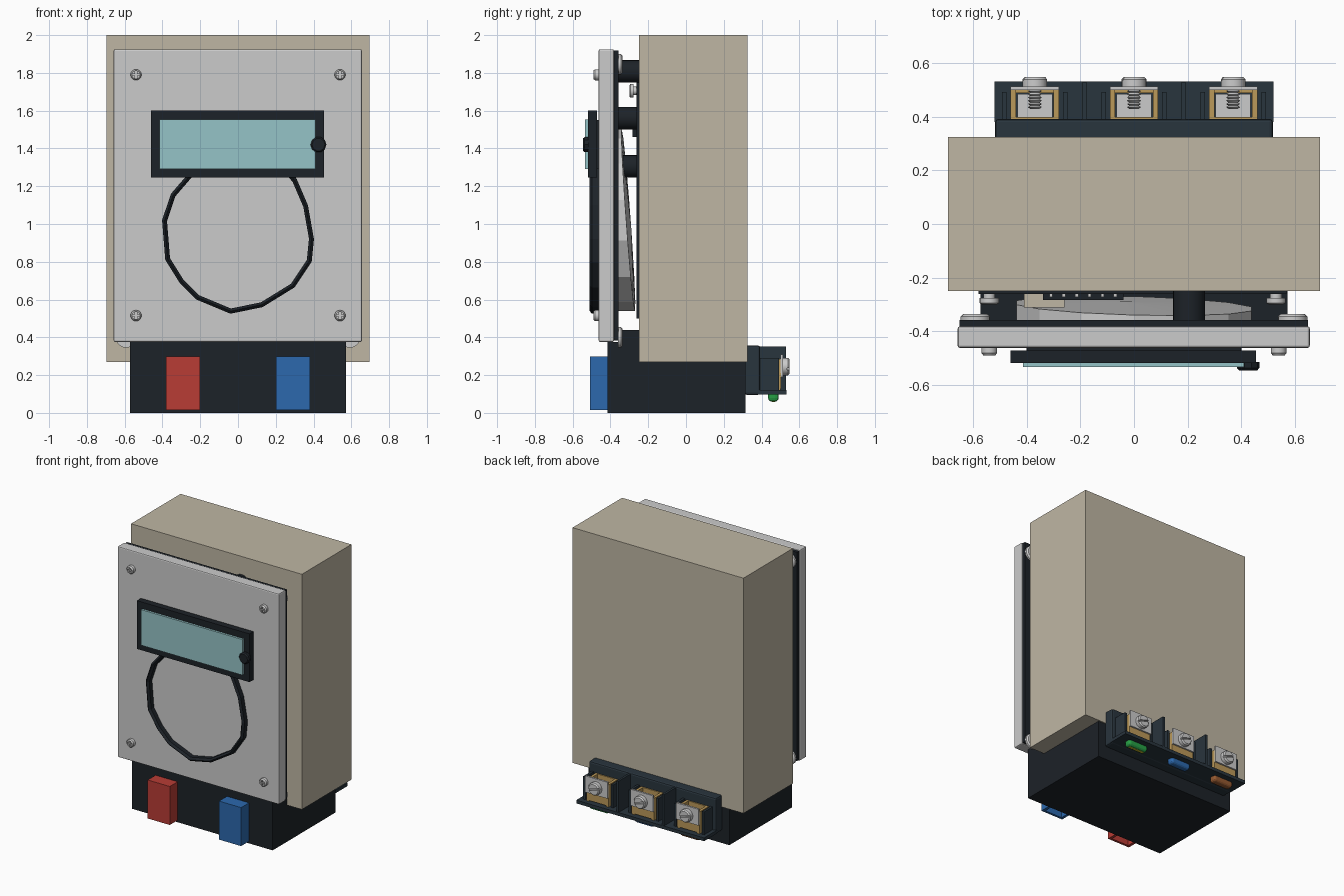
import bpy, bmesh, math
from mathutils import Matrix, Vector

if "Cube" in bpy.data.objects:
    bpy.data.objects.remove(bpy.data.objects["Cube"])


def mat(name, r, g, b):
    m = bpy.data.materials.new(name)
    m.diffuse_color = (r, g, b, 1)
    m.use_nodes = True
    m.node_tree.nodes["Principled BSDF"].inputs["Base Color"].default_value = m.diffuse_color
    return m


TAN = mat("tan", 0.52, 0.47, 0.37)
PLATE = mat("plate_grey", 0.6, 0.6, 0.58)
BLACK = mat("black", 0.012, 0.016, 0.021)
SLATE = mat("slate", 0.022, 0.035, 0.047)
RED = mat("red", 0.48, 0.045, 0.035)
BLUE = mat("blue", 0.025, 0.14, 0.42)
GLASS = mat("teal_glass", 0.3, 0.55, 0.57)
STEEL = mat("steel", 0.6, 0.6, 0.6)
BRASS = mat("brass", 0.5, 0.32, 0.1)
GREEN = mat("green", 0.02, 0.35, 0.06)
YELLOW = mat("yellow", 0.75, 0.6, 0.03)
BROWN = mat("brown", 0.3, 0.1, 0.03)


def finish(name, bm, m, smooth=False):
    bmesh.ops.recalc_face_normals(bm, faces=bm.faces[:])
    me = bpy.data.meshes.new(name)
    bm.to_mesh(me)
    bm.free()
    ob = bpy.data.objects.new(name, me)
    bpy.context.scene.collection.objects.link(ob)
    if m:
        me.materials.append(m)
    if smooth:
        bpy.ops.object.select_all(action='DESELECT')
        ob.select_set(True)
        bpy.context.view_layer.objects.active = ob
        bpy.ops.object.shade_smooth_by_angle(angle=math.radians(35))
    return ob


def box(name, x, y, z, m, bevel=0, segs=1):
    bm = bmesh.new()
    bmesh.ops.create_cube(bm, size=1)
    for v in bm.verts:
        v.co = [r[0] + (r[1] - r[0]) * (c + 0.5) for r, c in zip((x, y, z), v.co)]
    ob = finish(name, bm, m)
    if bevel:
        mod = ob.modifiers.new("bevel", 'BEVEL')
        mod.width, mod.segments = bevel, segs
    return ob


def lathe(name, x, z, prof, m, sides=20, smooth=True):
    """Turn (radius, y) points round the y axis, with closed ends."""
    bm = bmesh.new()
    rings = []
    for r, y in prof:
        rings.append([bm.verts.new((x + r * math.cos(a), y, z + r * math.sin(a)))
                      for a in (2 * math.pi * i / sides for i in range(sides))])
    for a, b in zip(rings, rings[1:]):
        for i in range(sides):
            j = (i + 1) % sides
            bm.faces.new((a[i], a[j], b[j], b[i]))
    bm.faces.new(rings[0])
    bm.faces.new(rings[-1])
    return finish(name, bm, m, smooth)


def cut(ob, *cutters):
    for c in cutters:
        c.hide_render = True
        c.hide_viewport = False
        c.display_type = 'WIRE'
        mod = ob.modifiers.new("cut", 'BOOLEAN')
        mod.operation, mod.object, mod.solver = 'DIFFERENCE', c, 'EXACT'
    bpy.context.view_layer.update()
    me = bpy.data.meshes.new_from_object(ob.evaluated_get(bpy.context.evaluated_depsgraph_get()))
    ob.modifiers.clear()
    ob.data = me
    for c in cutters:
        bpy.data.objects.remove(c)


# Housing and stepped base
box("housing", (-0.695, 0.695), (-0.25, 0.325), (0.27, 2.0), TAN)
bm = bmesh.new()
prof = [(-0.415, 0), (0.315, 0), (0.315, 0.28), (-0.25, 0.28), (-0.25, 0.44), (-0.36, 0.44), (-0.36, 0.375), (-0.415, 0.375)]
f = bm.faces.new([bm.verts.new((-0.573, y, z)) for y, z in prof])
ext = bmesh.ops.extrude_face_region(bm, geom=[f])
bmesh.ops.translate(bm, vec=(1.146, 0, 0), verts=[v for v in ext['geom'] if isinstance(v, bmesh.types.BMVert)])
finish("base", bm, BLACK)

# Front plate with dark gasket behind it
box("front_plate", (-0.658, 0.656), (-0.462, -0.382), (0.375, 1.925), PLATE, 0.008, 2)
box("gasket", (-0.652, 0.65), (-0.382, -0.358), (0.382, 1.918), BLACK)

# Coloured lead covers, hollow underneath
for name, s, m in (("red_lead_cover", -1, RED), ("blue_lead_cover", 1, BLUE)):
    ob = box(name, (s * 0.29 - 0.09, s * 0.29 + 0.09), (-0.507, -0.412), (0.015, 0.298), m)
    c = box("cutter", (s * 0.29 - 0.07, s * 0.29 + 0.07), (-0.49, -0.43), (-0.1, 0.2), m)
    cut(ob, c)

# Display
box("display_bezel", (-0.46, 0.456), (-0.518, -0.472), (1.245, 1.6), BLACK)
box("display_mount", (-0.4, 0.4), (-0.475, -0.45), (1.29, 1.55), BLACK)
box("display_glass", (-0.415, 0.41), (-0.534, -0.515), (1.29, 1.552), GLASS)
lathe("display_knob", 0.426, 1.42, [(0.042, -0.515), (0.042, -0.537), (0.034, -0.546)], BLACK, 10, False)

# Faceted ring under the display
ring = [(-0.26, 1.27), (-0.355, 1.16), (-0.402, 1.02), (-0.385, 0.81), (-0.31, 0.69), (-0.22, 0.6), (-0.04, 0.525),
        (0.13, 0.56), (0.3, 0.665), (0.39, 0.8), (0.402, 0.92), (0.37, 1.1), (0.31, 1.24), (0.27, 1.29)]
bm = bmesh.new()
cen = Vector((0, 0.95))
secs = []
for p in ring:
    d = Vector(p) - cen
    o, i = Vector(p), cen + d * 0.935
    secs.append([bm.verts.new((q.x, y, q.y)) for q, y in ((o, -0.46), (o, -0.497), (o.lerp(i, 0.5), -0.51), (i, -0.495), (i, -0.46))])
for a, b in zip(secs, secs[1:]):
    for k in range(5):
        bm.faces.new((a[k], a[(k + 1) % 5], b[(k + 1) % 5], b[k]))
bm.faces.new(secs[0])
bm.faces.new(secs[-1])
finish("front_ring", bm, BLACK)

# Tilted faceted disc behind the plate
bm = bmesh.new()
n = 14
front, back = [], []
for i in range(n):
    a = 2 * math.pi * i / n + math.pi / 2
    x, z = 0.45 * math.cos(a), 1.02 + 0.48 * math.sin(a)
    front.append(bm.verts.new((x, -0.359, z)))
    back.append(bm.verts.new((x, -0.305 - 0.035 * math.sin(a) - 0.012 * math.cos(a), z)))
hub = bm.verts.new((-0.03, -0.29, 0.98))
bm.faces.new(front)
for i in range(n):
    j = (i + 1) % n
    bm.faces.new((front[i], front[j], back[j], back[i]))
    bm.faces.new((back[i], back[j], hub))
finish("inner_disc", bm, STEEL)

# Plate screws with crossed slots, and rear fixing heads
for x in (-0.54, 0.54):
    for z in (0.515, 1.79):
        s = lathe("plate_screw", x, z, [(0.029, -0.455), (0.029, -0.482), (0.022, -0.491)], STEEL)
        cut(s, box("cutter", (x - 0.02, x + 0.02), (-0.52, -0.48), (z - 0.005, z + 0.005), None),
            box("cutter", (x - 0.005, x + 0.005), (-0.52, -0.48), (z - 0.02, z + 0.02), None))
for x in (-0.592, 0.592):
    for z in (0.4, 1.845):
        lathe("rear_fixing", x, z, [(0.055, -0.36), (0.055, -0.345), (0.045, -0.336)], STEEL)

# Circuit board, posts and parts behind the plate
box("circuit_board", (-0.58, 0.57), (-0.262, -0.248), (0.5, 1.75), BLACK)
for x in (-0.54, 0.53):
    lathe("board_screw", x, 1.705, [(0.022, -0.26), (0.022, -0.277), (0.036, -0.277), (0.036, -0.295), (0.028, -0.3)], STEEL)
for z in (1.808, 1.56, 1.305):
    lathe("post", 0.205, z, [(0.06, -0.36), (0.06, -0.248)], BLACK)
box("pin_header", (-0.34, -0.04), (-0.283, -0.255), (1.46, 1.61), BLACK)
for i in range(6):
    x = -0.31 + i * 0.048
    box("header_pin", (x - 0.006, x + 0.006), (-0.272, -0.262), (1.6, 1.62), STEEL)
box("relay", (-0.41, -0.26), (-0.312, -0.255), (1.25, 1.36), TAN)

# Rear terminal strip
box("terminal_back", (-0.518, 0.518), (0.312, 0.392), (0.095, 0.357), SLATE, 0.012, 2)
box("terminal_shelf", (-0.52, 0.52), (0.38, 0.532), (0.098, 0.122), SLATE)
for x in (-0.185, 0.185):
    box("terminal_divider", (x - 0.008, x + 0.008), (0.38, 0.53), (0.11, 0.352), SLATE)

# Screw clamps and wire bars
for x, m, tag in ((-0.37, BROWN, "brown"), (0, BLUE, "blue"), (0.37, GREEN, "green")):
    for s in (-1, 1):
        a, b = sorted((x + s * 0.105, x + s * 0.122))
        box("clamp_cheek", (a, b), (0.385, 0.492), (0.115, 0.29), SLATE)
        a, b = sorted((x + s * 0.07, x + s * 0.09))
        box("clamp_side", (a, b), (0.39, 0.5), (0.12, 0.285), BRASS)
    box("clamp_floor", (x - 0.09, x + 0.09), (0.388, 0.4), (0.12, 0.285), BRASS)
    box("clamp_block", (x - 0.065, x + 0.065), (0.4, 0.485), (0.12, 0.2), STEEL)
    box("clamp_lip", (x - 0.09, x + 0.09), (0.488, 0.502), (0.13, 0.21), BRASS)
    box("clamp_plate", (x - 0.09, x + 0.09), (0.5, 0.514), (0.19, 0.31), STEEL)
    thread = []
    for k in range(7):
        thread += [(0.018, 0.43 + k * 0.012), (0.026, 0.436 + k * 0.012)]
    lathe("clamp_thread", x, 0.245, thread, STEEL, 14)
    head = lathe("clamp_screw", x, 0.245, [(0.046, 0.512), (0.046, 0.54), (0.038, 0.549)], STEEL, 24)
    slot = box("cutter", (-0.06, 0.06), (0.535, 0.6), (-0.006, 0.006), None)
    slot.data.transform(Matrix.Translation((x, 0, 0.245)) @ Matrix.Rotation(0.3, 4, 'Y'))
    cut(head, slot)
    box(tag + "_wire_bar", (x - 0.08, x + 0.08), (0.435, 0.49), (0.06, 0.115), m, 0.018, 3)
    if m is GREEN:
        box("yellow_stripe", (x - 0.06, x + 0.06), (0.455, 0.47), (0.057, 0.07), YELLOW)
